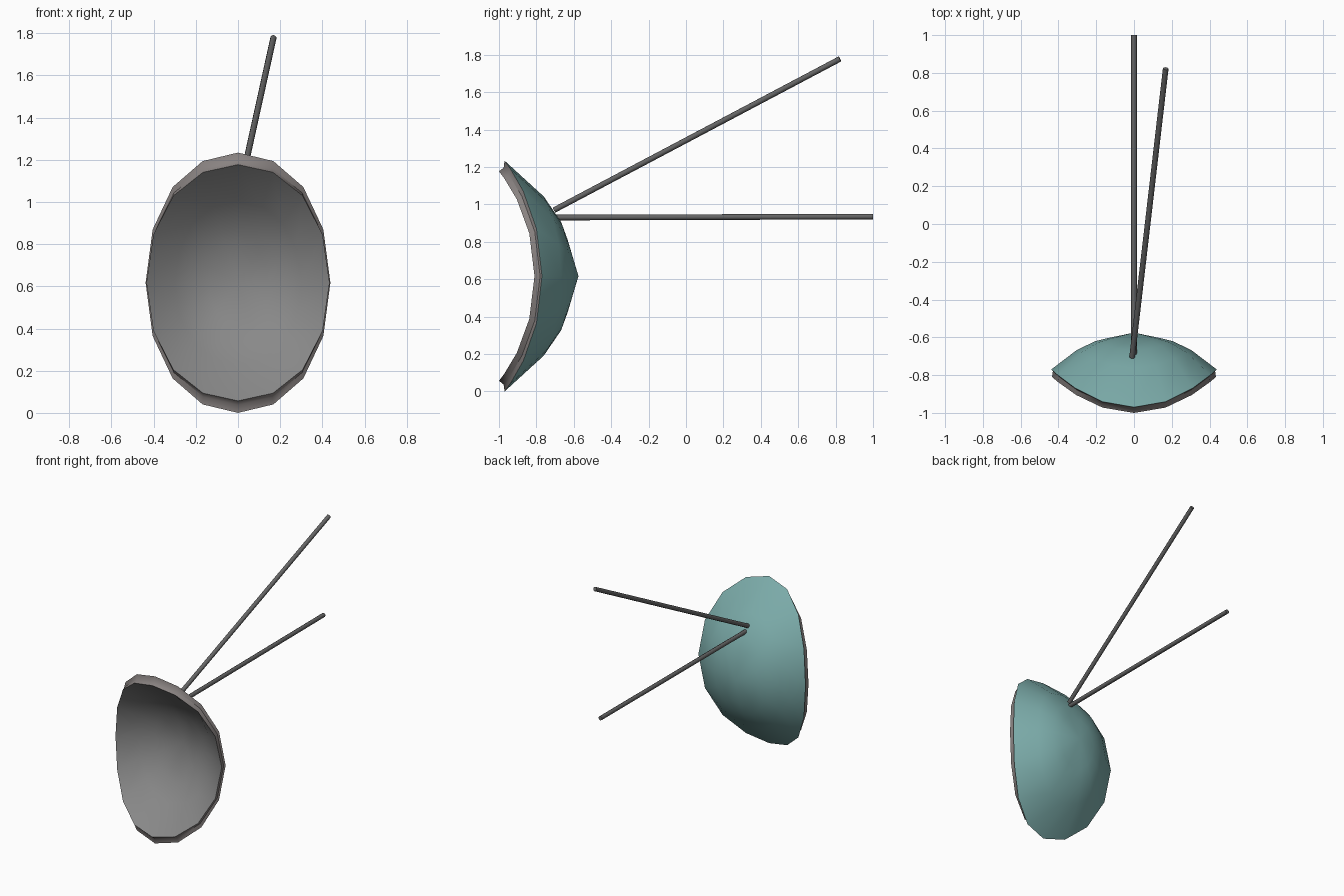
import bpy, bmesh, math
from mathutils import Vector

cube = bpy.data.objects.get("Cube")
if cube:
    bpy.data.objects.remove(cube)


def material(name, rgb):
    m = bpy.data.materials.new(name)
    m.use_nodes = True
    m.diffuse_color = (*rgb, 1)
    m.node_tree.nodes["Principled BSDF"].inputs["Base Color"].default_value = (*rgb, 1)
    return m


teal = material("teal", (0.20, 0.41, 0.40))
grey = material("grey", (0.25, 0.25, 0.25))
warm_grey = material("warm grey", (0.25, 0.225, 0.22))
dark_grey = material("dark grey", (0.13, 0.13, 0.13))

SEGMENTS = 16
CENTRE_Z = 0.617
# radius fraction and depth fraction from the apex to the rim
PROFILE = [(0.33, 0.155), (0.47, 0.235), (0.69, 0.47), (1.0, 1.0)]


def add_object(name, bm, materials, angle):
    bmesh.ops.recalc_face_normals(bm, faces=bm.faces)
    mesh = bpy.data.meshes.new(name)
    bm.to_mesh(mesh)
    bm.free()
    ob = bpy.data.objects.new(name, mesh)
    bpy.context.collection.objects.link(ob)
    for m in materials:
        mesh.materials.append(m)
    bpy.ops.object.select_all(action='DESELECT')
    ob.select_set(True)
    bpy.context.view_layer.objects.active = ob
    bpy.ops.object.shade_smooth_by_angle(angle=math.radians(angle))
    return ob


def add_band(bm, ring_a, ring_b, mat):
    for i in range(SEGMENTS):
        j = (i + 1) % SEGMENTS
        face = bm.faces.new((ring_a[i], ring_a[j], ring_b[j], ring_b[i]))
        face.material_index = mat


def add_skin(bm, apex_y, half_x, half_z, depth_x, depth_z, mat):
    """One oval dished skin, deeper along z than along x; returns its rim."""
    apex = bm.verts.new((0, apex_y, CENTRE_Z))
    previous = None
    for radius, depth in PROFILE:
        ring = []
        for i in range(SEGMENTS):
            a = math.tau * i / SEGMENTS
            c, s = math.cos(a), math.sin(a)
            y = apex_y - depth * (depth_x * c * c + depth_z * s * s)
            # slightly fuller than a true ellipse along the flanks
            z = half_z * radius * s * (1 + 0.08 * c * c)
            ring.append(bm.verts.new((half_x * radius * c, y, CENTRE_Z + z)))
        if previous:
            add_band(bm, previous, ring, mat)
        else:
            for i in range(SEGMENTS):
                face = bm.faces.new((apex, ring[(i + 1) % SEGMENTS], ring[i]))
                face.material_index = mat
        previous = ring
    return previous


# Dish: teal back, grey hollow front, and a shallow grooved rim joining them
bm = bmesh.new()
back_rim = add_skin(bm, -0.575, 0.438, 0.617, 0.195, 0.395, 0)
front_rim = add_skin(bm, -0.635, 0.434, 0.56, 0.175, 0.365, 1)
groove = []
for back, front in zip(back_rim, front_rim):
    mid = (back.co + front.co) / 2
    groove.append(bm.verts.new((mid.x * 0.985, mid.y + 0.01,
                                CENTRE_Z + (mid.z - CENTRE_Z) * 0.985)))
add_band(bm, back_rim, groove, 2)
add_band(bm, groove, front_rim, 2)
add_object("dish", bm, (teal, grey, warm_grey), 45)


# Two thin rods standing out of the back of the dish
def add_rod(name, start, end, radius=0.015):
    start, end = Vector(start), Vector(end)
    axis = end - start
    bm = bmesh.new()
    bmesh.ops.create_cone(bm, cap_ends=True, segments=8, radius1=radius,
                          radius2=radius, depth=axis.length)
    ob = add_object(name, bm, (dark_grey,), 50)
    ob.location = (start + end) / 2
    ob.rotation_euler = axis.to_track_quat('Z', 'Y').to_euler()


add_rod("level_rod", (0, -0.70, 0.930), (0, 1.0, 0.935))
add_rod("raised_rod", (-0.01, -0.705, 0.97), (0.168, 0.823, 1.778))
